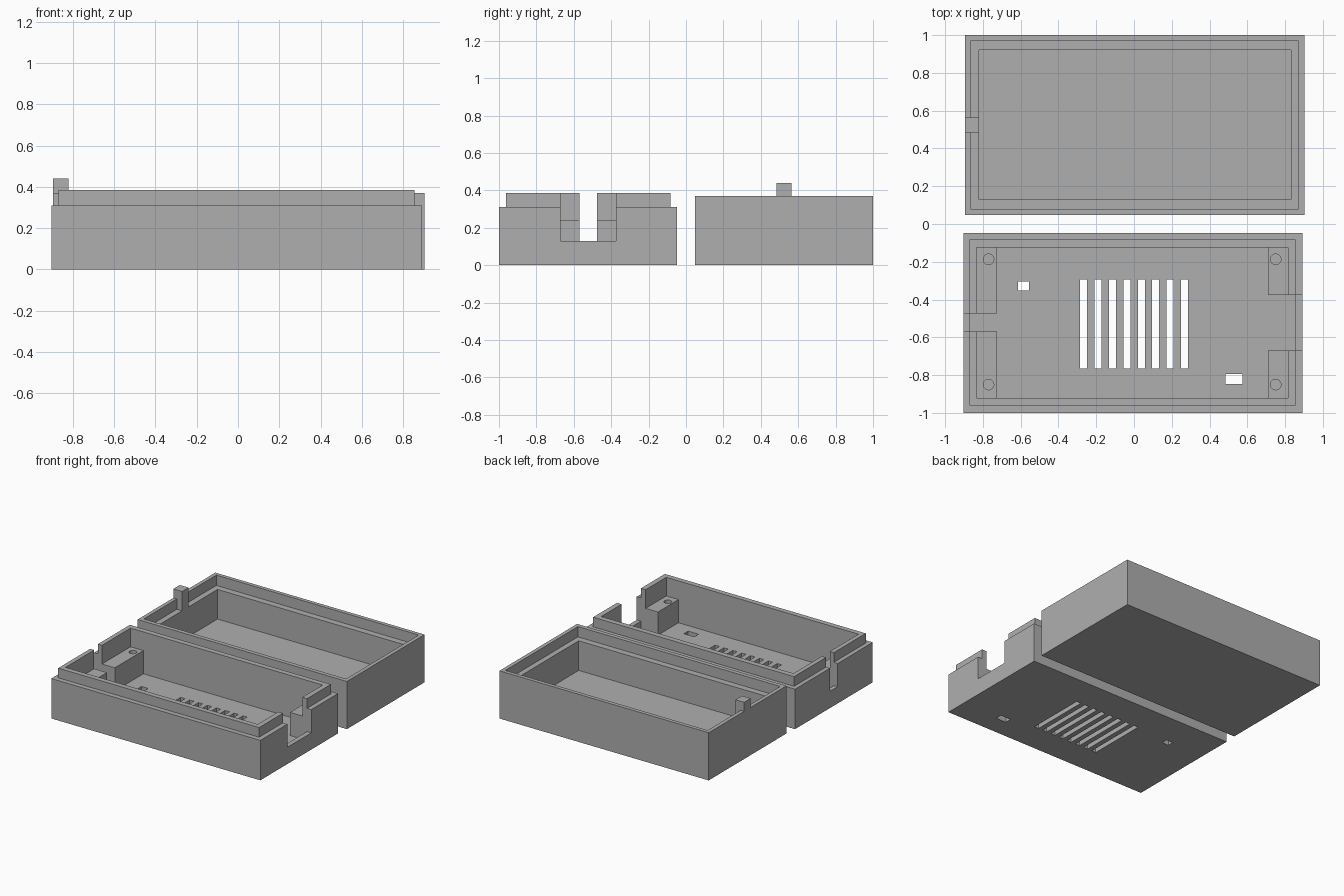
import bpy
import bmesh
from mathutils import Matrix

if "Cube" in bpy.data.objects:
    bpy.data.objects.remove(bpy.data.objects["Cube"])

plastic = bpy.data.materials.new("grey_plastic")
plastic.diffuse_color = (0.43, 0.43, 0.43, 1)
plastic.use_nodes = True
plastic.node_tree.nodes["Principled BSDF"].inputs["Base Color"].default_value = plastic.diffuse_color


def finish(name, bm):
    mesh = bpy.data.meshes.new(name)
    bm.to_mesh(mesh)
    bm.free()
    mesh.materials.append(plastic)
    obj = bpy.data.objects.new(name, mesh)
    bpy.context.collection.objects.link(obj)
    return obj


def box(name, x, y, z):
    """Box from (min, max) pairs."""
    bm = bmesh.new()
    size = [b - a for a, b in (x, y, z)]
    mid = [(a + b) / 2 for a, b in (x, y, z)]
    bmesh.ops.create_cube(bm, size=1, matrix=Matrix.Translation(mid) @ Matrix.Diagonal((*size, 1)))
    return finish(name, bm)


def cylinder(name, x, y, z, r):
    bm = bmesh.new()
    bmesh.ops.create_cone(bm, cap_ends=True, segments=24, radius1=r, radius2=r, depth=z[1] - z[0],
                          matrix=Matrix.Translation((x, y, (z[0] + z[1]) / 2)))
    return finish(name, bm)


def combine(obj, tool, operation):
    mod = obj.modifiers.new(operation.lower(), 'BOOLEAN')
    mod.operation = operation
    mod.solver = 'EXACT'
    mod.object = tool
    bpy.context.view_layer.objects.active = obj
    bpy.ops.object.modifier_apply(modifier=mod.name)
    bpy.data.objects.remove(tool, do_unlink=True)


def cut(obj, x, y, z):
    combine(obj, box("cutter", x, y, z), 'DIFFERENCE')


FLOOR, BOSS, TOP = 0.06, 0.24, 0.6

# Base tray with raised lip
base = box("base_tray", (-0.903, 0.892), (-1.0, -0.047), (0, 0.31))
combine(base, box("lip", (-0.87, 0.855), (-0.962, -0.083), (0.03, 0.385)), 'UNION')

# Cavity, leaving four corner bosses
cut(base, (-0.835, 0.815), (-0.922, -0.125), (BOSS, TOP))
cut(base, (-0.725, 0.71), (-0.922, -0.125), (FLOOR, TOP))

# End wall openings: deep inside, with a low outer sill
for inner, outer, y in (((-0.87, -0.70), (-1.0, -0.80), (-0.57, -0.475)),
                        ((0.69, 0.855), (0.80, 1.0), (-0.67, -0.375))):
    cut(base, inner, y, (FLOOR, TOP))
    cut(base, outer, y, (0.13, TOP))

# Screw holes in the bosses
for x in (-0.77, 0.75):
    for y in (-0.85, -0.187):
        combine(base, cylinder("cutter", x, y, (0.07, TOP), 0.028), 'DIFFERENCE')

# Vent slots and two small openings in the floor
for i in range(8):
    x = -0.285 + i * 0.0763
    cut(base, (x, x + 0.037), (-0.765, -0.295), (-0.1, 0.15))
cut(base, (-0.615, -0.557), (-0.352, -0.305), (-0.1, 0.15))
cut(base, (0.485, 0.575), (-0.847, -0.795), (-0.1, 0.15))

# Lid tray with a recessed ledge for the lip
lid = box("lid_tray", (-0.895, 0.902), (0.047, 1.0), (0, 0.37))
cut(lid, (-0.865, 0.872), (0.08, 0.97), (0.29, TOP))
cut(lid, (-0.82, 0.83), (0.13, 0.92), (FLOOR, TOP))

# Locating tab on the lid wall
combine(lid, box("tab", (-0.895, -0.82), (0.485, 0.565), (0.2, 0.44)), 'UNION')
